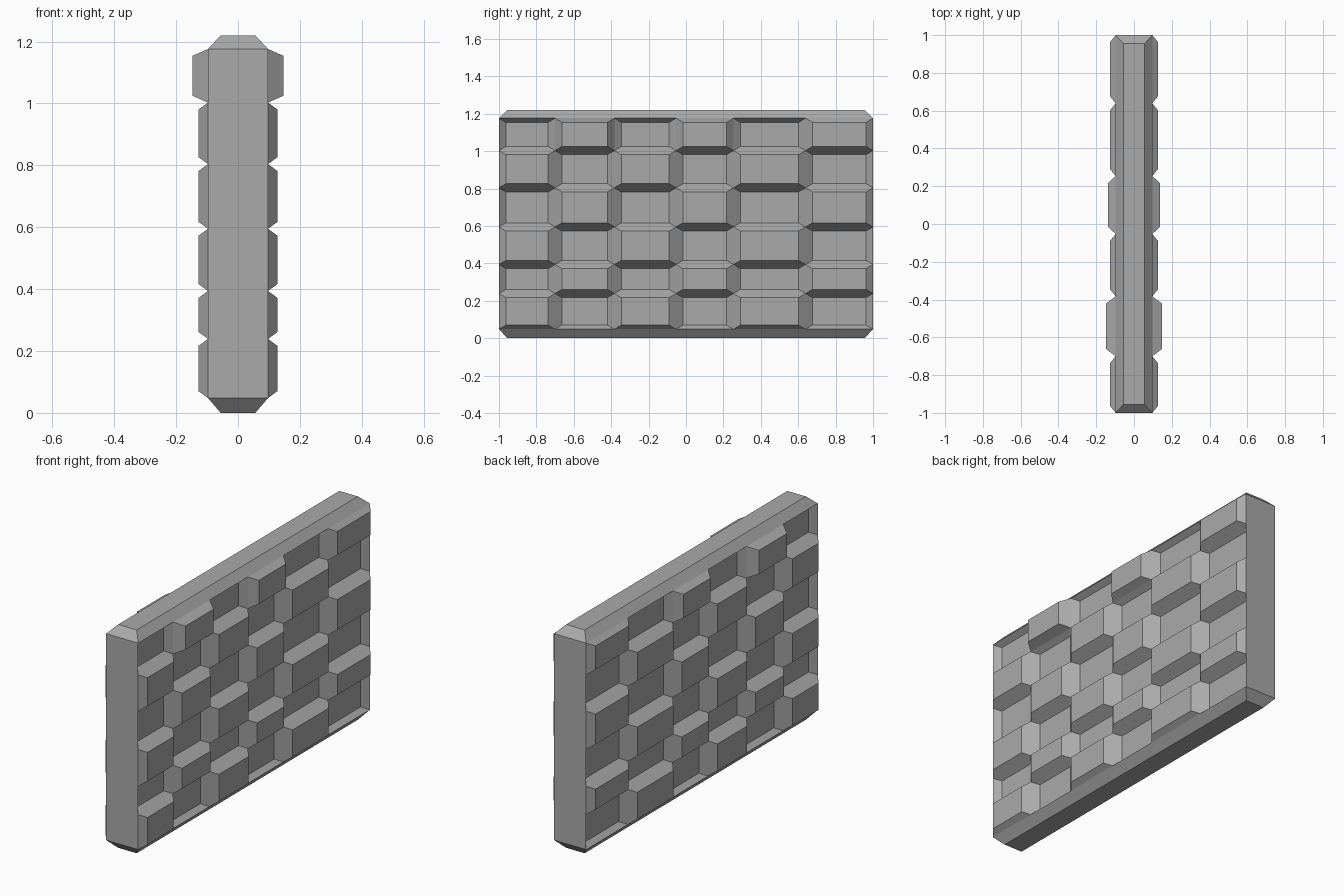
import bpy
import bmesh

cube = bpy.data.objects.get("Cube")
if cube:
    bpy.data.objects.remove(cube, do_unlink=True)

# Stone colour
GREY = (0.4, 0.4, 0.4, 1.0)
stone = bpy.data.materials.new("grey stone")
stone.use_nodes = True
stone.diffuse_color = GREY
bsdf = stone.node_tree.nodes["Principled BSDF"]
bsdf.inputs["Base Color"].default_value = GREY
bsdf.inputs["Roughness"].default_value = 0.8

# Brick courses and wall dimensions
columns = [-1, -0.7, -0.383, -0.053, 0.254, 0.639, 1]
rows = [0.048, 0.239, 0.394, 0.595, 0.804, 1.003, 1.176]
HALF, CAP_HALF, CAP_Y, HEIGHT = 0.097, 0.056, 0.955, 1.22
INSET_Y, INSET_Z, DEPTH = 0.037, 0.022, 0.03
extra_depth = {(5, 1): 0.05, (5, 3): 0.04}

bm = bmesh.new()


def face(points):
    return bm.faces.new([bm.verts.new(p) for p in points])


def bridge(outer, inner):
    """Join two four-sided loops with sloped faces."""
    for i in range(4):
        j = (i + 1) % 4
        face((outer[i], outer[j], inner[j], inner[i]))


def rectangle(x, y0, y1, z0, z1):
    return [(x, y0, z0), (x, y1, z0), (x, y1, z1), (x, y0, z1)]


def slab(half_x, half_y, z):
    return [(-half_x, -half_y, z), (half_x, -half_y, z),
            (half_x, half_y, z), (-half_x, half_y, z)]


# Alternating raised and sunken bricks on both broad sides
for side in (-1, 1):
    for r, (z0, z1) in enumerate(zip(rows, rows[1:])):
        for c, (y0, y1) in enumerate(zip(columns, columns[1:])):
            raised = (r + c) % 2 == 0
            depth = extra_depth.get((r, c), DEPTH) if raised else -DEPTH
            outer = rectangle(side * HALF, y0, y1, z0, z1)
            inner = rectangle(side * (HALF + depth), y0 + INSET_Y, y1 - INSET_Y,
                              z0 + INSET_Z, z1 - INSET_Z)
            bridge(outer, inner)
            face(inner)

# Plain ends, following the course heights
for y in (-1, 1):
    for z0, z1 in zip(rows, rows[1:]):
        face([(-HALF, y, z0), (HALF, y, z0), (HALF, y, z1), (-HALF, y, z1)])

# Chamfered top and bottom
for z_edge, z_cap in ((rows[0], 0), (rows[-1], HEIGHT)):
    cap = slab(CAP_HALF, CAP_Y, z_cap)
    edge = slab(HALF, 1, z_edge)
    face(cap)
    for i in range(4):
        j = (i + 1) % 4
        a, b = edge[i], edge[j]
        # Long edges pick up the brick corners so that the wall stays closed
        steps = [(a[0], y, z_edge) for y in columns[1:-1]] if a[0] == b[0] else []
        if a[1] > b[1]:
            steps.reverse()
        face([a, *steps, b, cap[j], cap[i]])

bmesh.ops.remove_doubles(bm, verts=bm.verts[:], dist=0.0001)
bmesh.ops.recalc_face_normals(bm, faces=bm.faces[:])
mesh = bpy.data.meshes.new("brick_wall")
bm.to_mesh(mesh)
bm.free()
mesh.materials.append(stone)
wall = bpy.data.objects.new("brick_wall", mesh)
bpy.context.scene.collection.objects.link(wall)
